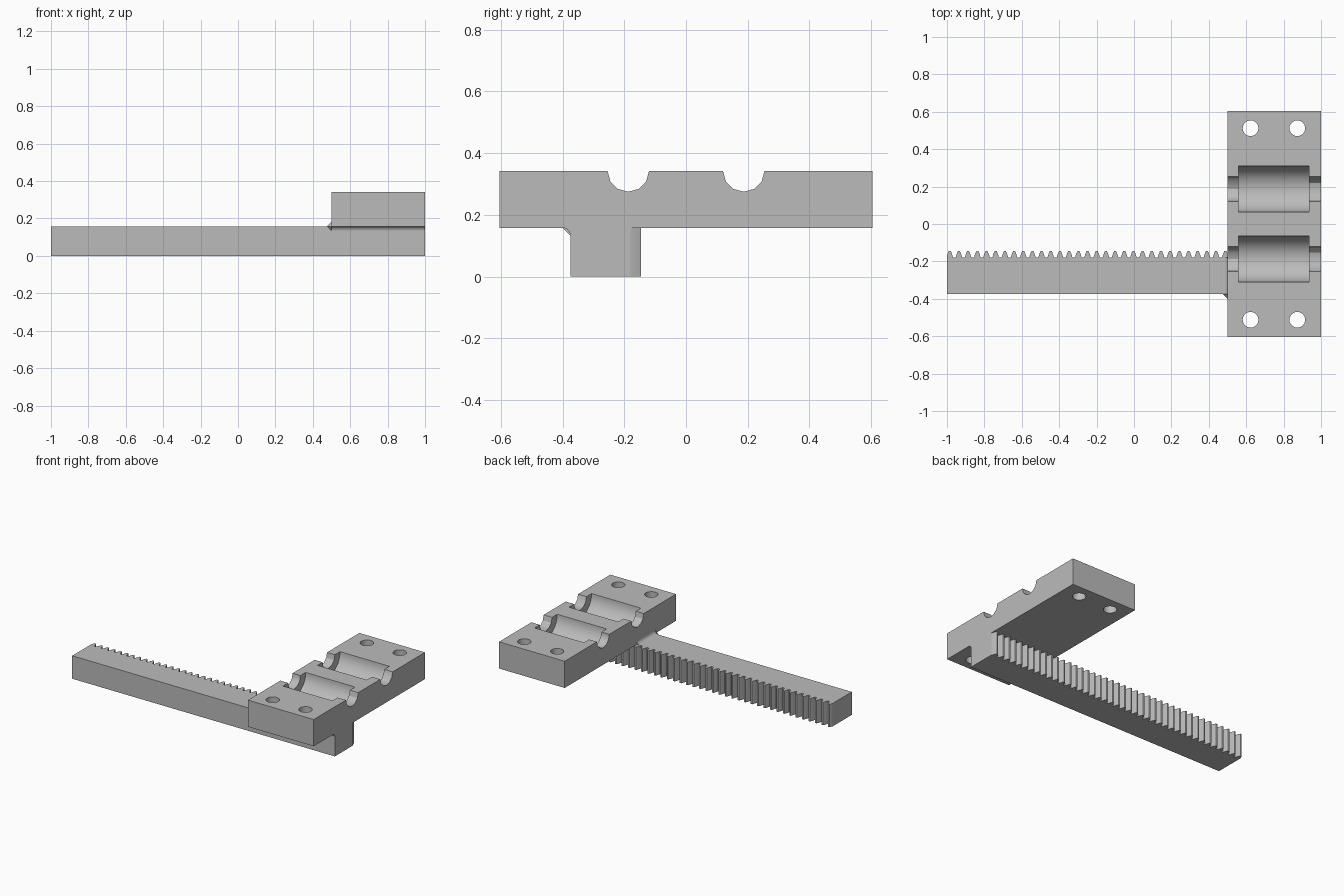
import bpy, bmesh, math
from mathutils import Matrix

if "Cube" in bpy.data.objects:
    bpy.data.objects.remove(bpy.data.objects["Cube"], do_unlink=True)

RACK_TOP, BLOCK_TOP = 0.158, 0.342
BLOCK_X, HALF_Y = 0.5, 0.605
RACK_FRONT, ROOT, TIP = -0.375, -0.18, -0.145
PITCH, FILLET = 0.0491, 0.025

grey = bpy.data.materials.new("plain grey")
grey.use_nodes = True
grey.diffuse_color = (0.5, 0.5, 0.5, 1)
grey.node_tree.nodes["Principled BSDF"].inputs["Base Color"].default_value = (0.5, 0.5, 0.5, 1)


def add_object(name, bm):
    bmesh.ops.recalc_face_normals(bm, faces=bm.faces)
    mesh = bpy.data.meshes.new(name)
    bm.to_mesh(mesh)
    bm.free()
    mesh.materials.append(grey)
    obj = bpy.data.objects.new(name, mesh)
    bpy.context.collection.objects.link(obj)
    return obj


def select(obj):
    bpy.ops.object.select_all(action="DESELECT")
    obj.select_set(True)
    bpy.context.view_layer.objects.active = obj


def smooth(obj, degrees=30):
    select(obj)
    bpy.ops.object.shade_smooth_by_angle(angle=math.radians(degrees))


def prism(name, points, offset):
    """Extrude a closed outline of 3D points along an offset."""
    bm = bmesh.new()
    face = bm.faces.new([bm.verts.new(p) for p in points])
    new = bmesh.ops.extrude_face_region(bm, geom=[face], use_keep_orig=True)["geom"]
    bmesh.ops.translate(bm, vec=offset, verts=[v for v in new if isinstance(v, bmesh.types.BMVert)])
    return add_object(name, bm)


def cylinder(name, radius, length, centre, sides, along_x):
    bm = bmesh.new()
    turn = Matrix.Rotation(math.pi / 2, 4, "Y") if along_x else Matrix()
    bmesh.ops.create_cone(bm, cap_ends=True, segments=sides, radius1=radius, radius2=radius,
                          depth=length, matrix=Matrix.Translation(centre) @ turn)
    obj = add_object(name, bm)
    obj.hide_render = True
    return obj


def cut(target, cutter):
    select(target)
    mod = target.modifiers.new("cut", "BOOLEAN")
    mod.operation, mod.solver, mod.object = "DIFFERENCE", "EXACT", cutter
    bpy.ops.object.modifier_apply(modifier=mod.name)
    bpy.data.objects.remove(cutter, do_unlink=True)


# Toothed rack: one outline with repeated rounded teeth along the back
tooth = [(-0.36, 0), (-0.30, 0.3), (-0.21, 0.68), (-0.11, 1),
         (0.11, 1), (0.21, 0.68), (0.30, 0.3), (0.36, 0)]
outline = [(-1, ROOT)]
centre = -0.985
while centre < 1 + PITCH / 2:
    for across, height in tooth:
        x = centre + across * PITCH
        if -1 < x < 1:
            outline.append((x, ROOT + height * (TIP - ROOT)))
        elif x <= -1:
            outline[0] = (-1, ROOT + height * (TIP - ROOT))
    centre += PITCH
outline += [(1, outline[-1][1]), (1, RACK_FRONT), (-1, RACK_FRONT)]
rack = prism("toothed_rack", [(x, y, 0) for x, y in outline], (0, 0, RACK_TOP))
smooth(rack, 25)

# Carriage block
block = prism("carriage_block",
              [(BLOCK_X, -HALF_Y, RACK_TOP), (1, -HALF_Y, RACK_TOP),
               (1, HALF_Y, RACK_TOP), (BLOCK_X, HALF_Y, RACK_TOP)],
              (0, 0, BLOCK_TOP - RACK_TOP))

# Rod grooves, bearing pockets and screw holes
for side in (-1, 1):
    y = side * 0.187
    cut(block, cylinder("rod_cutter", 0.067, 0.7, (0.75, y, BLOCK_TOP), 12, True))
    cut(block, cylinder("bearing_cutter", 0.123, 0.376, (0.748, y, BLOCK_TOP), 48, True))
    for x in (0.623, 0.873):
        cut(block, cylinder("screw_cutter", 0.042, 0.6, (x, side * 0.512, 0.25), 32, False))
smooth(block)

# Concave fillets joining rack and block
arc = [(FILLET * (1 - math.sin(a)), FILLET * (1 - math.cos(a)))
       for a in (i * math.pi / 16 for i in range(9))]
under = prism("under_block_fillet",
              [(BLOCK_X, RACK_FRONT, RACK_TOP)]
              + [(BLOCK_X, RACK_FRONT - u, RACK_TOP - v) for u, v in arc],
              (1 - BLOCK_X, 0, 0))
front = prism("rack_top_fillet",
              [(BLOCK_X, RACK_FRONT, RACK_TOP)]
              + [(BLOCK_X - u, RACK_FRONT, RACK_TOP + v) for u, v in arc],
              (0, ROOT - RACK_FRONT, 0))
smooth(under)
smooth(front)

# Small web closing the corner between both fillets
bm = bmesh.new()
for p in [(0, 0, FILLET), (0, 0, -FILLET), (-FILLET, 0, 0), (0, -FILLET, 0)]:
    bm.verts.new((BLOCK_X + p[0], RACK_FRONT + p[1], RACK_TOP + p[2]))
bmesh.ops.convex_hull(bm, input=bm.verts)
add_object("fillet_corner", bm)
